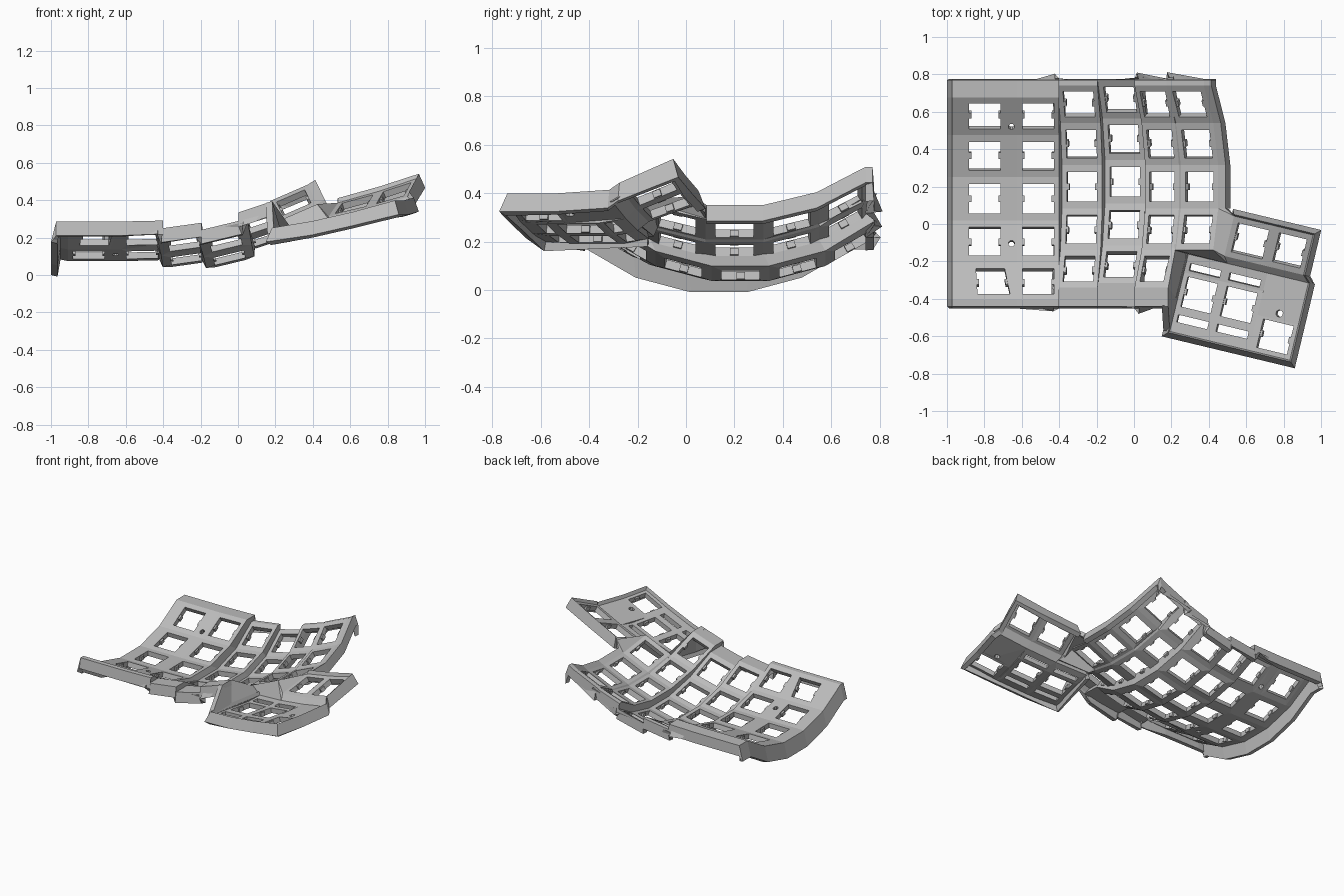
import bpy, bmesh
from math import sin, cos, radians
from mathutils import Vector, Matrix

cube = bpy.data.objects.get("Cube")
if cube:
    bpy.data.objects.remove(cube)

grey = bpy.data.materials.new("plain_grey")
grey.use_nodes = True
grey.diffuse_color = (0.5, 0.5, 0.5, 1)
grey.node_tree.nodes["Principled BSDF"].inputs["Base Color"].default_value = (0.5, 0.5, 0.5, 1)

THICK = 0.036
clips = bmesh.new()


def face(bm, *pts):
    bm.faces.new([bm.verts.new(p) for p in pts])


def finish(bm, name, thickness=0):
    bmesh.ops.remove_doubles(bm, verts=bm.verts, dist=0.0005)
    mesh = bpy.data.meshes.new(name)
    bm.to_mesh(mesh)
    bm.free()
    mesh.materials.append(grey)
    ob = bpy.data.objects.new(name, mesh)
    bpy.context.scene.collection.objects.link(ob)
    if thickness:
        mod = ob.modifiers.new("plate_thickness", "SOLIDIFY")
        mod.thickness = thickness
        mod.offset = -1
    return ob


def blend(q, s, t):
    return q[0].lerp(q[1], s).lerp(q[3].lerp(q[2], s), t)


def add_clip(a, b, inward, normal):
    # small switch clip halfway along one side of a hole
    along = (b - a).normalized()
    n = normal.normalized()
    side = inward.normalized()
    m = Matrix((along, side, n)).transposed().to_4x4()
    m.translation = (a + b) / 2 - n * 0.02 + side * 0.004
    bmesh.ops.create_cube(clips, size=1, matrix=m @ Matrix.Diagonal((0.035, 0.016, 0.028, 1)))


def square_hole(bm, q, s, t, hs, ht, clip=True):
    # quad with a rectangular opening, given in fractions of the quad
    h = [blend(q, s + a * hs, t + b * ht) for a, b in ((-1, -1), (1, -1), (1, 1), (-1, 1))]
    for k in range(4):
        face(bm, q[k], q[(k + 1) % 4], h[(k + 1) % 4], h[k])
    if clip:
        n = (h[1] - h[0]).cross(h[3] - h[0])
        add_clip(h[0], h[3], h[1] - h[0], n)
        add_clip(h[1], h[2], h[0] - h[1], n)


def round_hole(bm, q, s, t, rs, rt):
    # quad with an octagonal screw hole
    h = []
    for c in range(4):
        for d in (-22.5, 22.5):
            a = radians(225 + 90 * c + d)
            h.append(blend(q, s + rs * cos(a), t + rt * sin(a)))
    for c in range(4):
        face(bm, q[c], h[2 * c + 1], h[2 * c])
        face(bm, q[c], q[(c + 1) % 4], h[(2 * c + 2) % 8], h[2 * c + 1])


# ---- curved key well ----
R, STEP = 0.88, 15
RIM_FRONT, RIM_BACK, SKIRT = -0.44, 0.77, 0.075


def column_line(x, z, y0, tilt):
    # one long edge of a column, with rim and skirt points at both ends
    rr, tilt = R / cos(radians(STEP / 2)), radians(tilt)
    pts = []
    for k in range(6):
        a = radians(STEP * (k - 2.5))
        h = R - rr * cos(a)
        pts.append(Vector((x - h * sin(tilt), y0 + rr * sin(a), z + h * cos(tilt))))
    f, b = pts[0], pts[-1]
    front = [Vector((f.x, RIM_FRONT - 0.012, f.z - SKIRT)), Vector((f.x, RIM_FRONT, f.z))]
    back = [Vector((b.x, RIM_BACK, b.z)), Vector((b.x, RIM_BACK + 0.006, b.z - SKIRT))]
    return front + pts + back


# left x, left z, right x, right z, centre y, tilt
columns = [
    (-0.91, 0.11, -0.685, 0.11, 0.135, 0),
    (-0.625, 0.11, -0.40, 0.115, 0.135, 0),
    (-0.385, 0.075, -0.17, 0.105, 0.20, 8),
    (-0.155, 0.07, 0.06, 0.122, 0.225, 13),
    (0.06, 0.168, 0.24, 0.228, 0.20, 19),
    (0.25, 0.238, 0.45, 0.325, 0.20, 26),
]
lines = []
for xl, zl, xr, zr, y0, tilt in columns:
    lines.append(column_line(xl, zl, y0, tilt))
    lines.append(column_line(xr, zr, y0, tilt))
for p in lines[1][:3]:
    p.x = -0.64

well = bmesh.new()
for i in range(len(lines) - 1):
    a, b = lines[i], lines[i + 1]
    for j in range(3 if i >= 9 else 0, 9):
        q = [a[j], b[j], b[j + 1], a[j + 1]]
        if i % 2 == 0 and 2 <= j <= 6:
            shifted = i == 0 and j == 2
            square_hole(well, q, 0.61 if shifted else 0.5, 0.5, 0.33 if shifted else 0.375, 0.34)
        elif i == 1 and j in (3, 6):
            round_hole(well, q, 0.5, 0.45 if j == 3 else 0.22, 0.28, 0.08)
        else:
            face(well, *q)

# outer left rim and wall
rim = [p + Vector((-0.062, 0, 0)) for p in lines[0]]
wall = [Vector((-1, p.y, p.z - 0.11)) for p in rim]
for k in (0, -1):
    wall[k] = rim[k] + Vector((-0.015, 0, -0.02))
for j in range(9):
    face(well, rim[j], lines[0][j], lines[0][j + 1], rim[j + 1])
    face(well, wall[j], rim[j], rim[j + 1], wall[j + 1])

# outer right rim and wall
right = lines[-1]
ledge = [p + Vector((0.04, 0, 0.025)) for p in right]
outer = [p + Vector((0.065, 0, -0.04)) for p in right]
for j in range(4, 9):
    face(well, right[j], ledge[j], ledge[j + 1], right[j + 1])
    face(well, ledge[j], outer[j], outer[j + 1], ledge[j + 1])
finish(well, "key_well", THICK)


# ---- thumb cluster ----
def thumb(u, v, lift=0):
    z = 0.285 + 0.22 * u + 0.12 * u * u + 0.15 * max(0, v - 0.1)
    if v > 0.22:
        z += 0.03 + (v - 0.22) * (0.22 + 0.25 * u)
    return Vector((0.555 + 0.972 * u + 0.233 * v, -0.43 - 0.233 * u + 0.972 * v, z + lift))


def patch(u0, u1, v0, v1):
    return [thumb(u0, v0), thumb(u1, v0), thumb(u1, v1), thumb(u0, v1)]


plate = bmesh.new()
FRONT, MID, STEP_V, BACK = -0.225, 0.2, 0.235, 0.455
U = (-0.32, -0.105, 0.115, 0.34)
W = (-0.13, 0.1, 0.305)
for k in range(2):
    # wide keys, each with two stabiliser slots
    square_hole(plate, patch(U[k], U[k + 1], FRONT, -0.1), 0.5, 0.62, 0.39, 0.16, False)
    square_hole(plate, patch(U[k], U[k + 1], -0.1, 0.1), 0.5, 0.5, 0.38, 0.41)
    square_hole(plate, patch(U[k], U[k + 1], 0.1, MID), 0.5, 0.35, 0.39, 0.2, False)
    # raised back row
    square_hole(plate, patch(W[k], W[k + 1], STEP_V, BACK), 0.5, 0.5, 0.37, 0.36)
    face(plate, thumb(U[k + 1], MID), thumb(U[k + 2], MID), thumb(W[k + 1], STEP_V), thumb(W[k], STEP_V))
square_hole(plate, patch(U[2], U[3], FRONT, -0.03), 0.53, 0.53, 0.37, 0.4)
round_hole(plate, patch(U[2], U[3], -0.03, MID), 0.5, 0.15, 0.085, 0.085)

# rim and flared wall: position and outward direction
outline = [
    (U[0], MID, -1, 0), (U[0], FRONT, -1, -1), (U[1], FRONT, 0, -1), (U[2], FRONT, 0, -1),
    (U[3], FRONT, 1, -1), (U[3], -0.03, 1, 0), (U[3], MID, 1, 0), (W[2], STEP_V, 1, 0),
    (W[2], BACK, 1, 1), (W[1], BACK, 0, 1), (W[0], BACK, -0.4, 1),
]
rings = []
for u, v, du, dv in outline:
    base = thumb(u, v)
    out = thumb(u + du, v + dv) - base
    out.z = 0
    up = Vector((0, 0, 1))
    rings.append((base, base + out * 0.008 + up * 0.025, base + out * 0.036 - up * 0.05))
for a, b in zip(rings, rings[1:]):
    for k in range(2):
        face(plate, a[k + 1], b[k + 1], b[k], a[k])
finish(plate, "thumb_cluster", THICK)

# ---- webbing joining the thumb cluster to the well ----
web = bmesh.new()
c4, c5l, c5r = lines[9], lines[10], lines[11]
corner, side, inner = thumb(U[0], MID), thumb(U[0], -0.05), thumb(U[1], MID)
step, tip = thumb(W[0], STEP_V), thumb(W[0], BACK)
face(web, c4[1], thumb(U[0], FRONT), side, c4[2])
face(web, c4[2], side, corner, c4[3])
face(web, c4[3], corner, c5l[3])
face(web, c5l[3], corner, inner, c5r[3])
face(web, c5r[3], inner, step)
face(web, c5r[3], step, tip, c5r[4])
face(web, c5r[4], tip, ledge[4])
finish(web, "thumb_web", THICK)

finish(clips, "switch_clips")
